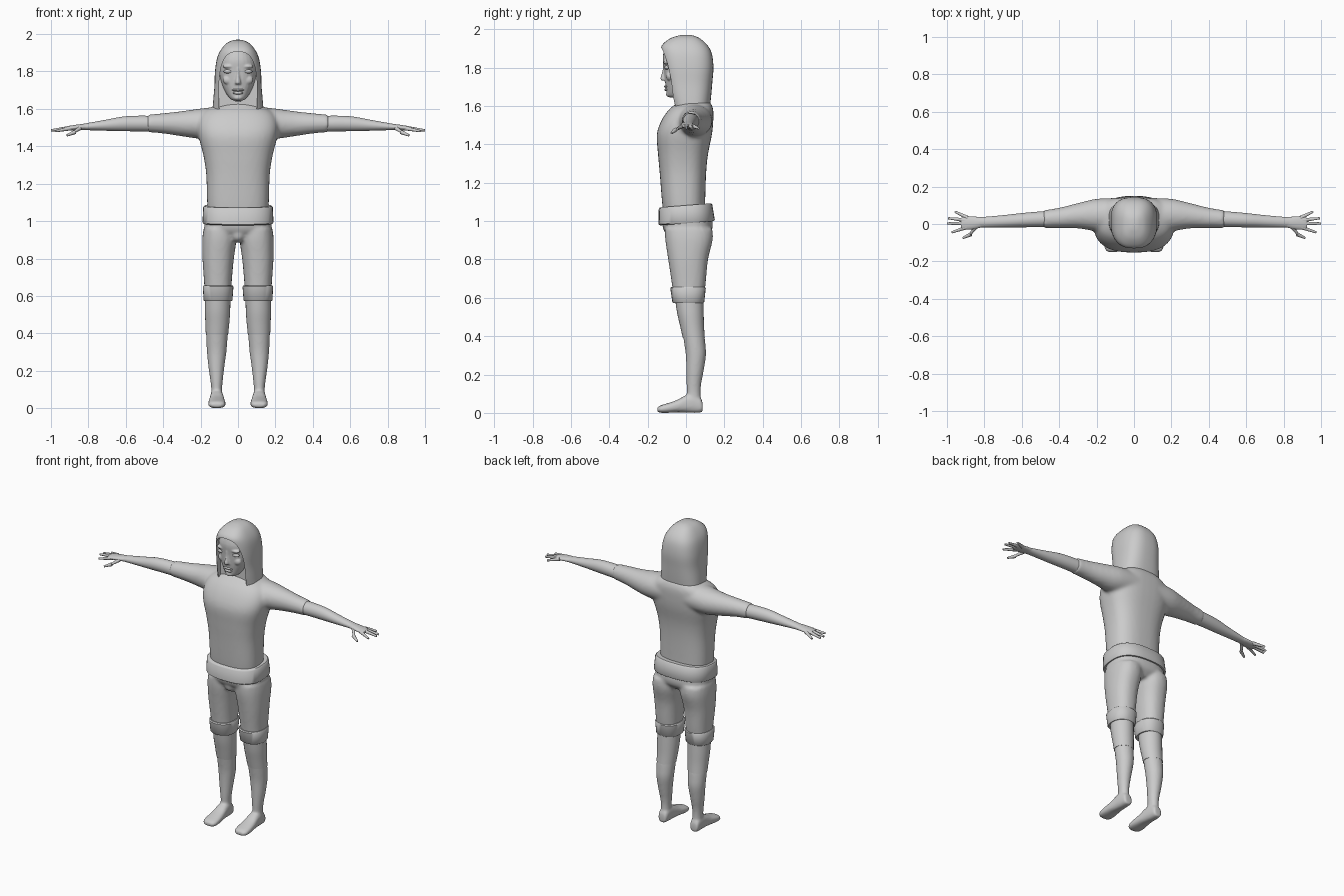
import bpy, bmesh, math
from mathutils import Vector

grey = bpy.data.materials.new("plain_grey")
grey.diffuse_color = (0.6, 0.6, 0.6, 1)


def spline(rows, steps):
    """Catmull-Rom resampling of ring rows."""
    out = []
    for i in range(len(rows) - 1):
        p0, p1, p2, p3 = (rows[max(0, min(len(rows) - 1, i + k))] for k in (-1, 0, 1, 2))
        for s in range(steps):
            t = s / steps
            out.append([0.5 * (2 * b + (c - a) * t + (2 * a - 5 * b + 4 * c - d) * t * t
                               + (3 * b - a - 3 * c + d) * t ** 3)
                        for a, b, c, d in zip(p0, p1, p2, p3)])
    return out + [list(rows[-1])]


def loft(bm, axis, rows, n=2.0, sides=28, steps=4, mirror=False, tilt=0.0):
    """Skin through rings (position, a0, a1, b0, b1); a and b are the other two axes in order."""
    for sx in ((1, -1) if mirror else (1,)):
        rings = []
        for t, a0, a1, b0, b1 in spline(rows, steps):
            ring = []
            for k in range(sides):
                ang = 2 * math.pi * k / sides
                c, s = math.cos(ang), math.sin(ang)
                a = (a0 + a1) / 2 + (a1 - a0) / 2 * math.copysign(abs(c) ** (2 / n), c)
                b = (b0 + b1) / 2 + (b1 - b0) / 2 * math.copysign(abs(s) ** (2 / n), s)
                x, y, z = {"x": (t, a, b), "y": (a, t, b), "z": (a, b, t)}[axis]
                ring.append(bm.verts.new((sx * x, y, z + tilt * y)))
            rings.append(ring)
        for r, q in zip(rings, rings[1:]):
            for k in range(sides):
                m = (k + 1) % sides
                bm.faces.new((r[k], r[m], q[m], q[k]))
        bm.faces.new(rings[0])
        bm.faces.new(rings[-1])


def ball(bm, centre, size):
    made = bmesh.ops.create_uvsphere(bm, u_segments=16, v_segments=10, radius=1)["verts"]
    for v in made:
        v.co = Vector(centre) + Vector([v.co[i] * size[i] for i in range(3)])


def finish(name, bm, voxel=0, smooth=4):
    bmesh.ops.recalc_face_normals(bm, faces=bm.faces[:])
    mesh = bpy.data.meshes.new(name)
    bm.to_mesh(mesh)
    bm.free()
    mesh.materials.append(grey)
    ob = bpy.data.objects.new(name, mesh)
    bpy.context.collection.objects.link(ob)
    bpy.ops.object.select_all(action="DESELECT")
    bpy.context.view_layer.objects.active = ob
    ob.select_set(True)
    if voxel:  # fuse overlapping lofts into one soft skin
        mod = ob.modifiers.new("fuse", "REMESH")
        mod.mode, mod.voxel_size, mod.use_smooth_shade = "VOXEL", voxel, True
        relax = ob.modifiers.new("relax", "SMOOTH")
        relax.factor, relax.iterations = 0.5, smooth
    bpy.ops.object.shade_smooth_by_angle(angle=math.radians(45))
    return ob


# Top: torso and both sleeves
bm = bmesh.new()
loft(bm, "z", [(1.02, -.16, .16, -.115, .10), (1.1, -.165, .165, -.125, .10),
               (1.25, -.17, .17, -.137, .105), (1.35, -.185, .185, -.146, .115),
               (1.45, -.21, .21, -.152, .135), (1.52, -.215, .215, -.13, .142),
               (1.58, -.19, .19, -.09, .142), (1.62, -.12, .12, -.04, .125),
               (1.64, -.07, .07, -.02, .09)], n=2.6, sides=40)
loft(bm, "x", [(.08, -.06, .14, 1.44, 1.615), (.2, -.04, .135, 1.44, 1.602),
               (.3, -.024, .112, 1.453, 1.588), (.4, -.022, .087, 1.468, 1.577),
               (.485, -.022, .074, 1.475, 1.569)], mirror=True)
finish("top", bm, 0.01, 8)

# Forearms
bm = bmesh.new()
loft(bm, "x", [(.46, -.016, .07, 1.478, 1.563), (.55, -.017, .063, 1.48, 1.563),
               (.62, -.018, .056, 1.481, 1.558), (.7, -.018, .047, 1.483, 1.543),
               (.8, -.018, .038, 1.486, 1.525), (.84, -.018, .036, 1.486, 1.518)], mirror=True)
finish("forearms", bm)

# Hands: palm, four fingers and thumb, each finger a tapered tube
bm = bmesh.new()
loft(bm, "x", [(.81, -.017, .036, 1.487, 1.522), (.86, -.028, .04, 1.486, 1.516),
               (.91, -.03, .04, 1.484, 1.508), (.925, -.022, .032, 1.487, 1.504)], mirror=True)
fingers = [((.89, .033, 1.497), (.957, .066, 1.483)), ((.9, .02, 1.498), (.993, .031, 1.484)),
           ((.9, .003, 1.498), (1.0, .003, 1.485)), ((.89, -.016, 1.497), (.975, -.045, 1.481)),
           ((.845, -.015, 1.497), (.88, -.06, 1.472)), ((.872, -.055, 1.476), (.915, -.075, 1.458))]
for sx in (1, -1):
    for p, q in fingers:
        p, q = Vector((p[0] * sx, p[1], p[2])), Vector((q[0] * sx, q[1], q[2]))
        rot = (q - p).to_track_quat("Z", "Y").to_matrix().to_4x4()
        rot.translation = (p + q) / 2
        bmesh.ops.create_cone(bm, cap_ends=True, segments=10, radius1=.0115, radius2=.006,
                              depth=(q - p).length, matrix=rot)
finish("hands", bm)

# Trousers: hips and thighs
bm = bmesh.new()
loft(bm, "z", [(.91, -.12, .12, -.08, .10), (.95, -.172, .172, -.115, .135),
               (1.0, -.18, .18, -.125, .138), (1.05, -.175, .175, -.125, .12)], n=2.5, sides=40)
loft(bm, "z", [(.60, .037, .177, -.065, .093), (.68, .033, .182, -.075, .103),
               (.8, .022, .19, -.093, .115), (.9, .008, .191, -.108, .139),
               (.96, .01, .184, -.11, .138)], n=2.3, mirror=True)
ball(bm, (0, -.06, .925), (.04, .05, .04))
finish("trousers", bm, 0.01, 5)

# Waistband, tilted down to the front
bm = bmesh.new()
loft(bm, "z", [(.988, -.186, .186, -.135, .146), (.994, -.19, .19, -.143, .15),
               (1.075, -.186, .186, -.142, .137), (1.082, -.18, .18, -.135, .13)],
     n=2.6, sides=40, steps=1, tilt=.08)
finish("waistband", bm)

# Knee cuffs
bm = bmesh.new()
loft(bm, "z", [(.572, .034, .18, -.066, .09), (.577, .03, .184, -.071, .095),
               (.65, .024, .188, -.082, .103), (.656, .029, .184, -.077, .098)],
     n=2.3, steps=1, mirror=True)
finish("cuffs", bm)

# Knees, overlapping the calves with a thin edge
bm = bmesh.new()
loft(bm, "z", [(.392, .053, .172, -.017, .098), (.45, .047, .174, -.03, .094),
               (.52, .042, .177, -.046, .092), (.6, .04, .176, -.058, .09)], mirror=True)
finish("knees", bm)

# Calves
bm = bmesh.new()
loft(bm, "z", [(.05, .082, .145, .0, .08), (.1, .085, .143, .004, .076),
               (.15, .081, .148, .003, .079), (.22, .073, .158, .002, .092),
               (.3, .062, .166, -.001, .104), (.36, .057, .169, -.009, .101),
               (.41, .054, .170, -.017, .095)], mirror=True)
# Feet
loft(bm, "y", [(.087, .092, .136, .01, .045), (.078, .085, .143, .002, .075),
               (.04, .08, .147, .0, .1), (0, .076, .15, .002, .092),
               (-.05, .07, .156, .003, .066), (-.1, .066, .16, .0, .049),
               (-.135, .071, .155, .001, .038), (-.15, .088, .138, .008, .026)],
     n=2.5, mirror=True)
finish("calves_and_feet", bm, 0.007, 4)

# Neck and head
bm = bmesh.new()
loft(bm, "z", [(1.55, -.07, .07, -.035, .09), (1.62, -.055, .055, -.035, .08),
               (1.7, -.055, .055, -.035, .08)])
loft(bm, "z", [(1.643, -.02, .02, -.083, -.04), (1.655, -.042, .042, -.098, .0),
               (1.69, -.068, .068, -.104, .06), (1.74, -.09, .09, -.111, .1),
               (1.8, -.102, .102, -.116, .11), (1.86, -.098, .098, -.121, .11),
               (1.92, -.07, .07, -.105, .09)], n=2.3)
# Nose, brows and cheeks blended into the face
loft(bm, "z", [(1.732, -.014, .014, -.126, -.09), (1.742, -.016, .016, -.134, -.09),
               (1.78, -.009, .009, -.124, -.09), (1.82, -.008, .008, -.121, -.09)])
for sx in (1, -1):
    ball(bm, (sx * .046, -.1, 1.827), (.036, .018, .011))
    ball(bm, (sx * .052, -.085, 1.755), (.03, .019, .025))
ball(bm, (0, -.088, 1.66), (.026, .017, .014))
finish("head", bm, 0.005, 3)

# Eyes
bm = bmesh.new()
for sx in (1, -1):
    ball(bm, (sx * .05, -.098, 1.8), (.027, .015, .011))
finish("eyes", bm)

# Lips
bm = bmesh.new()
ball(bm, (0, -.102, 1.701), (.033, .012, .007))
ball(bm, (0, -.1, 1.685), (.027, .013, .008))
finish("lips", bm)

# Long hair: a solid hood with an arched face opening cut from the front
bm = bmesh.new()
loft(bm, "z", [(1.595, -.136, .136, -.075, .125), (1.65, -.132, .132, -.092, .131),
               (1.72, -.126, .126, -.108, .137), (1.8, -.123, .123, -.122, .143),
               (1.87, -.112, .112, -.13, .135), (1.915, -.092, .092, -.126, .113),
               (1.95, -.062, .062, -.085, .075), (1.966, -.03, .03, -.04, .04),
               (1.97, -.008, .008, -.01, .01)], n=2.7, sides=48)
hair = finish("hair", bm)
bm = bmesh.new()
loft(bm, "y", [(-.3, -.102, .102, 1.45, 1.905), (-.035, -.102, .102, 1.45, 1.905)],
     n=2.8, sides=48, steps=1)
cutter = finish("face_opening_cutter", bm)
cutter.hide_render = True
cut = hair.modifiers.new("face_opening", "BOOLEAN")
cut.operation, cut.object, cut.solver = "DIFFERENCE", cutter, "EXACT"
bpy.ops.object.select_all(action="DESELECT")
bpy.context.view_layer.objects.active = hair
hair.select_set(True)
bpy.ops.object.modifier_apply(modifier="face_opening")
bpy.ops.object.shade_smooth_by_angle(angle=math.radians(45))
bpy.data.objects.remove(cutter)
